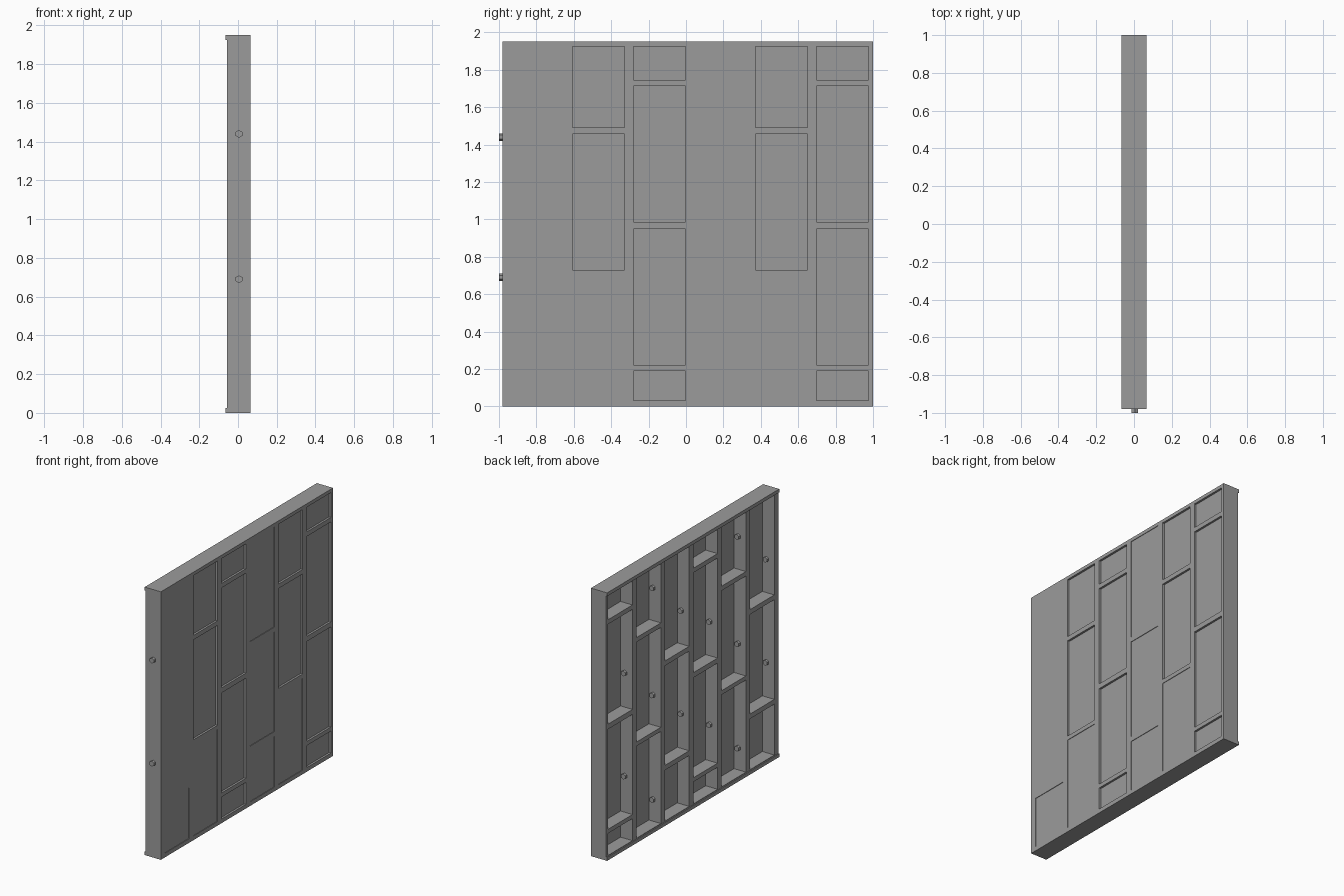
import bpy, bmesh, math
from mathutils import Matrix, Vector

if "Cube" in bpy.data.objects:
    bpy.data.objects.remove(bpy.data.objects["Cube"])

FRONT, BACK, LIP = 0.065, -0.058, -0.065   # face planes along x
FLOOR = 0.038                              # pocket floor seen from the back
Y0, Y1, H, RAIL = -0.98, 1.0, 1.95, 0.03
COL0, PITCH, WIDTH = -0.933, 0.3262, 0.279
DEEP, SHALLOW = 0.015, 0.004

# brick spans (z) and peg heights, repeating every three columns
BRICKS = [
    [(RAIL, 0.40), (0.435, 1.16), (1.195, 1.925)],
    [(RAIL, 0.70), (0.73, 1.457), (1.49, 1.925)],
    [(RAIL, 0.19), (0.22, 0.948), (0.985, 1.712), (1.745, 1.925)],
]
PEGS = [[0.69, 1.44], [0.19, 0.95, 1.73], [0.485, 1.235]]
# recess depth of every brick on the outer face, bottom to top
RECESS = [
    [SHALLOW, 0, 0], [SHALLOW, DEEP, DEEP], [DEEP] * 4,
    [SHALLOW] * 3, [SHALLOW, DEEP, DEEP], [DEEP] * 4,
]

grey = bpy.data.materials.new("dark_grey")
grey.diffuse_color = (0.33, 0.33, 0.33, 1)
grey.use_nodes = True
grey.node_tree.nodes["Principled BSDF"].inputs["Base Color"].default_value = grey.diffuse_color


def add_box(bm, lo, hi):
    lo, hi = Vector(lo), Vector(hi)
    m = Matrix.Translation((lo + hi) / 2) @ Matrix.Diagonal((*(hi - lo), 1))
    bmesh.ops.create_cube(bm, size=1, matrix=m)


def make_object(name, bm):
    mesh = bpy.data.meshes.new(name)
    bm.to_mesh(mesh)
    bm.free()
    mesh.materials.append(grey)
    ob = bpy.data.objects.new(name, mesh)
    bpy.context.collection.objects.link(ob)
    return ob


# wall slab, with a side profile that has a lip at top and bottom
bm = bmesh.new()
profile = [(FRONT, 0), (FRONT, H), (LIP, H), (LIP, H - 0.025),
           (BACK, H - 0.025), (BACK, 0.025), (LIP, 0.025), (LIP, 0)]
face = bm.faces.new([bm.verts.new((x, Y0, z)) for x, z in profile])
ext = bmesh.ops.extrude_face_region(bm, geom=[face])
bmesh.ops.translate(bm, vec=(0, Y1 - Y0, 0),
                    verts=[v for v in ext["geom"] if isinstance(v, bmesh.types.BMVert)])
bmesh.ops.recalc_face_normals(bm, faces=bm.faces)
wall = make_object("wall_panel", bm)

# deep back pockets and thin front recesses
cut = bmesh.new()
pegs = bmesh.new()
for c in range(6):
    ya = COL0 + c * PITCH
    yb = ya + WIDTH
    for (za, zb), depth in zip(BRICKS[c % 3], RECESS[c]):
        add_box(cut, (-0.2, ya, za), (FLOOR, yb, zb))
        if depth:
            add_box(cut, (FRONT - depth, ya, za), (0.2, yb, zb))
    # hexagonal pegs through the wall beside each column
    for z in PEGS[c % 3]:
        m = Matrix.Translation((0.005, ya - 0.0245, z)) @ Matrix.Rotation(math.pi / 2, 4, 'X')
        bmesh.ops.create_cone(pegs, cap_ends=True, segments=6, radius1=0.02,
                              radius2=0.02, depth=0.085, matrix=m)
cutter = make_object("pocket_cutter", cut)
cutter.hide_render = True
make_object("pegs", pegs)

# carve the pockets, then drop the cutter
mod = wall.modifiers.new("pockets", 'BOOLEAN')
mod.operation = 'DIFFERENCE'
mod.solver = 'EXACT'
mod.object = cutter
bpy.context.view_layer.update()
dg = bpy.context.evaluated_depsgraph_get()
carved = bpy.data.meshes.new_from_object(wall.evaluated_get(dg))
wall.modifiers.clear()
wall.data = carved
bpy.data.objects.remove(cutter)
